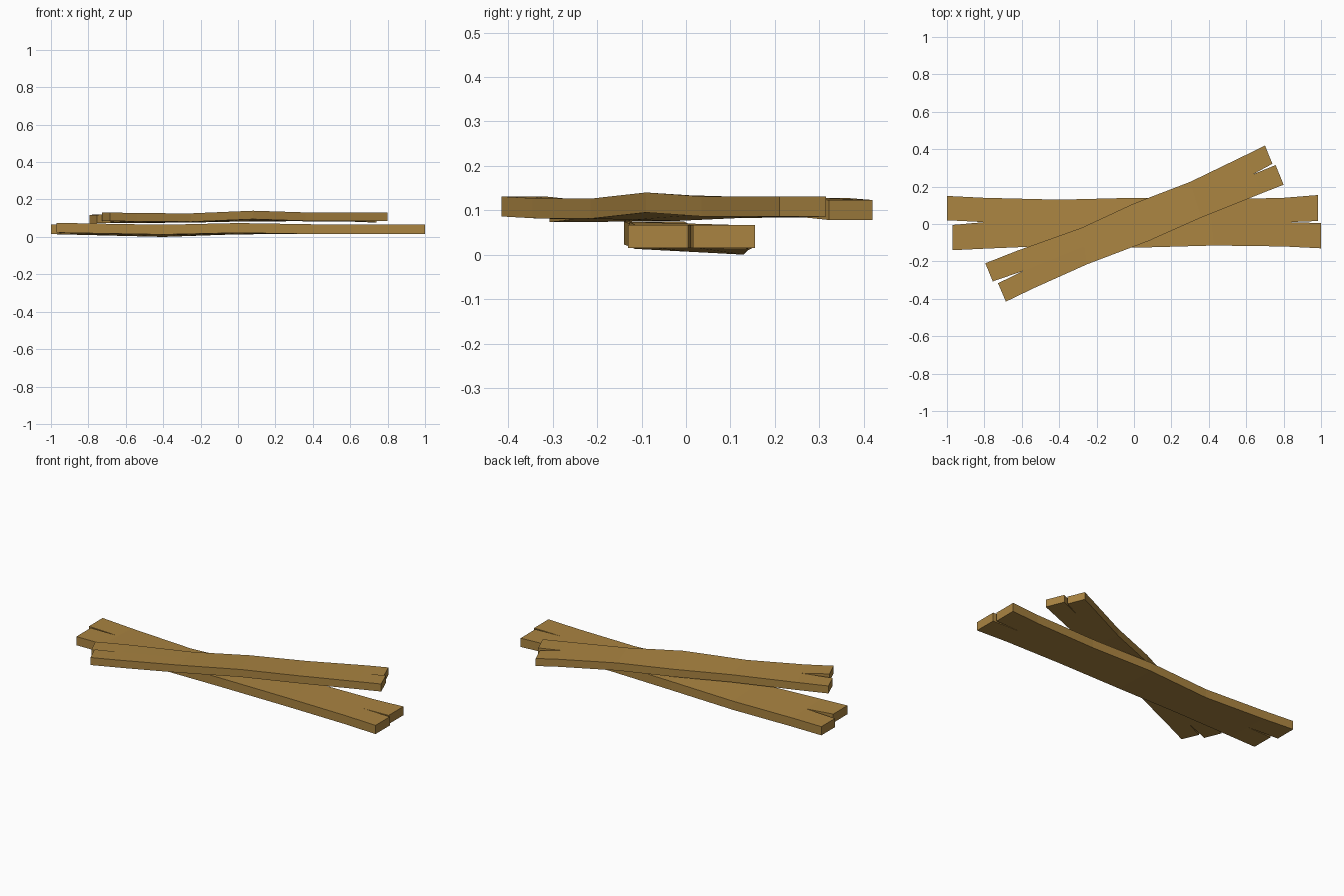
import bpy, bmesh

if "Cube" in bpy.data.objects:
    bpy.data.objects.remove(bpy.data.objects["Cube"])

wood = bpy.data.materials.new("weathered_wood")
wood.diffuse_color = (0.40, 0.23, 0.053, 1)
wood.use_nodes = True
wood.node_tree.nodes["Principled BSDF"].inputs["Base Color"].default_value = wood.diffuse_color


def plank(name, back, front, tips, notches, thickness):
    """Top outline from back/front edge points; the ends are split up to the tips."""
    bm = bmesh.new()
    b = [bm.verts.new(p) for p in back]
    f = [bm.verts.new(p) for p in front]
    n = len(b)
    # centre line: split tips at both ends, midpoints between
    mid = {i: bm.verts.new((b[i].co + f[i].co) / 2) for i in range(2, n - 2)}
    mid[1], mid[n - 2] = (bm.verts.new(p) for p in tips)
    for i in range(1, n - 2):
        bm.faces.new((b[i], mid[i], mid[i + 1], b[i + 1]))
        bm.faces.new((mid[i], f[i], f[i + 1], mid[i + 1]))
    # two tines on each end
    for end, inner, (nb, nf) in ((0, 1, notches[0]), (n - 1, n - 2, notches[1])):
        vb, vf = bm.verts.new(nb), bm.verts.new(nf)
        bm.faces.new((b[end], vb, mid[inner], b[inner]))
        bm.faces.new((vf, f[end], f[inner], mid[inner]))
    # thickness
    r = bmesh.ops.extrude_face_region(bm, geom=bm.faces[:], use_keep_orig=True)
    for v in r["geom"]:
        if isinstance(v, bmesh.types.BMVert):
            v.co.z -= thickness
    bmesh.ops.recalc_face_normals(bm, faces=bm.faces[:])
    me = bpy.data.meshes.new(name)
    bm.to_mesh(me)
    bm.free()
    me.materials.append(wood)
    bpy.context.collection.objects.link(bpy.data.objects.new(name, me))


# lower plank, lying along x
plank("lower_plank",
      [(-1, .15, .067), (-.8, .14, .062), (-.4, .13, .052), (0, .14, .066),
       (.4, .13, .067), (.8, .14, .067), (.985, .155, .067)],
      [(-.97, -.14, .075), (-.8, -.132, .072), (-.4, -.115, .065), (0, -.127, .074),
       (.43, -.115, .067), (.8, -.12, .067), (1, -.13, .067)],
      [(-.8, .01, .067), (.82, .01, .067)],
      [((-1, .02, .067), (-.97, -.005, .075)),
       ((.985, .016, .067), (1, .005, .067))], .052)

# upper plank, crossing at an angle
plank("upper_plank",
      [(-.795, -.21, .118), (-.63, -.145, .12), (-.28, -.02, .121), (0, .11, .127),
       (.3, .225, .129), (.6, .37, .127), (.7, .42, .123)],
      [(-.685, -.415, .131), (-.54, -.345, .127), (-.25, -.215, .126), (.08, -.09, .14),
       (.36, .035, .131), (.68, .163, .131), (.8, .21, .131)],
      [(-.59, -.25, .124), (.635, .265, .129)],
      [((-.755, -.307, .118), (-.727, -.317, .131)),
       ((.74, .322, .123), (.757, .315, .131))], .045)
